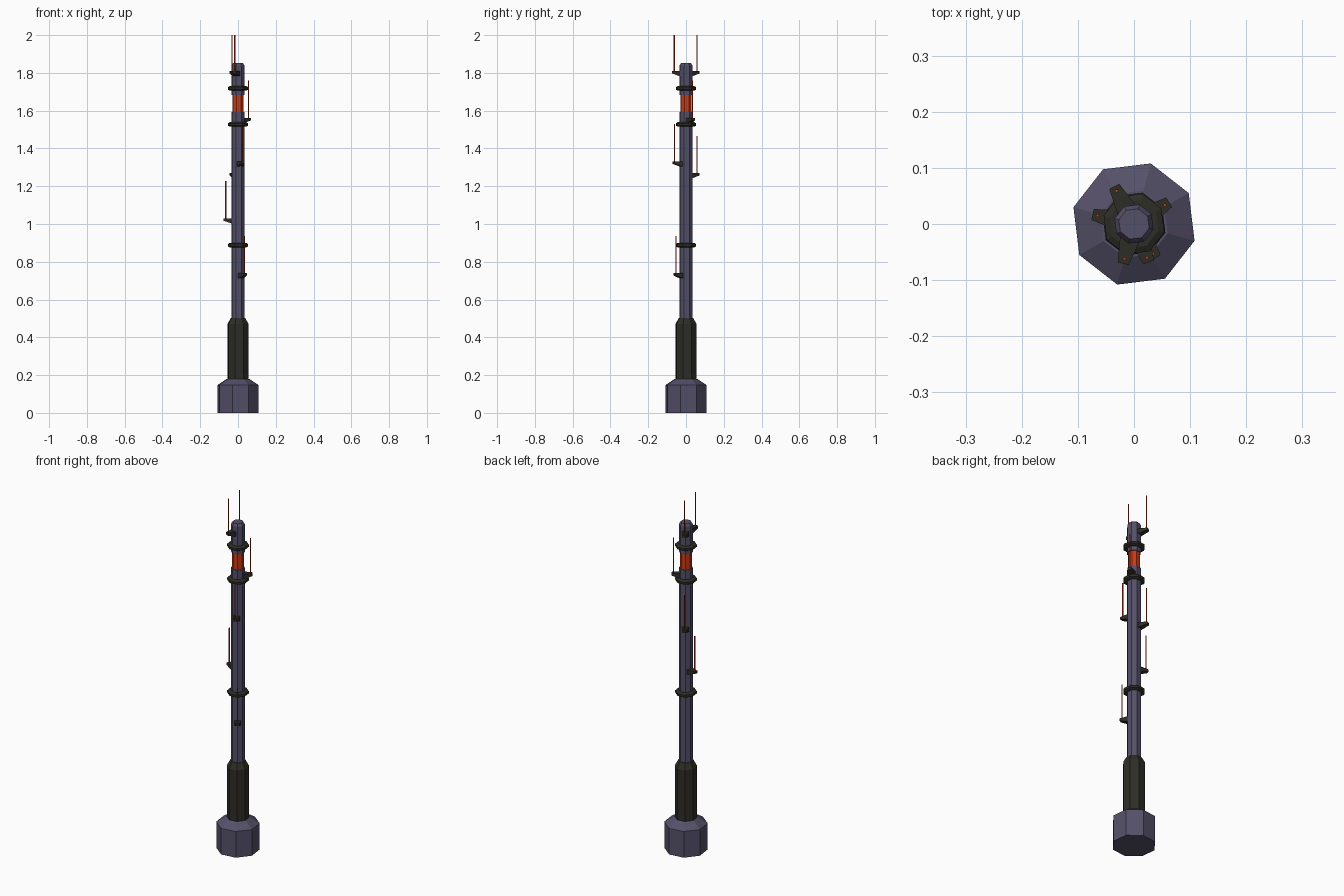
import bpy, bmesh
from math import sin, cos, atan2, hypot, radians, pi

if "Cube" in bpy.data.objects:
    bpy.data.objects.remove(bpy.data.objects["Cube"])


def material(name, rgb):
    m = bpy.data.materials.new(name)
    m.diffuse_color = (*rgb, 1)
    m.use_nodes = True
    m.node_tree.nodes["Principled BSDF"].inputs["Base Color"].default_value = m.diffuse_color
    return m


PURPLE = material("purple_paint", (0.09, 0.08, 0.14))
DARK = material("dark_metal", (0.027, 0.026, 0.02))
ORANGE = material("orange_paint", (0.6, 0.045, 0.008))


def make_object(name, bm, mat):
    bmesh.ops.recalc_face_normals(bm, faces=bm.faces)
    me = bpy.data.meshes.new(name)
    bm.to_mesh(me)
    bm.free()
    me.materials.append(mat)
    ob = bpy.data.objects.new(name, me)
    bpy.context.collection.objects.link(ob)
    return ob


def lathe(name, profile, mat, sides=8, offset=radians(-15.5), center=(0, 0)):
    """Capped faceted solid from (radius, z) points listed bottom to top."""
    bm = bmesh.new()
    loops = []
    for r, z in profile:
        loops.append([bm.verts.new((center[0] + r * cos(offset + 2 * pi * i / sides),
                                    center[1] + r * sin(offset + 2 * pi * i / sides), z))
                      for i in range(sides)])
    for a, b in zip(loops, loops[1:]):
        for i in range(sides):
            j = (i + 1) % sides
            bm.faces.new((a[i], a[j], b[j], b[i]))
    bm.faces.new(loops[0])
    bm.faces.new(loops[-1])
    return make_object(name, bm, mat)


def bracket(name, angle, z, tip):
    """Tapered wedge pointing outward from the mast."""
    bm = bmesh.new()
    ends = []
    for r, w, low in ((0.028, 0.018, -0.018), (tip, 0.010, -0.003)):
        ends.append([bm.verts.new((r * cos(angle) - s * sin(angle),
                                   r * sin(angle) + s * cos(angle), z + h))
                     for s, h in ((-w, low), (w, low), (w, 0.010), (-w, 0.010))])
    for i in range(4):
        j = (i + 1) % 4
        bm.faces.new((ends[0][i], ends[0][j], ends[1][j], ends[1][i]))
    bm.faces.new(ends[0])
    bm.faces.new(ends[1])
    return make_object(name, bm, DARK)


# Foot, sleeve and mast
lathe("base", [(0.112, 0), (0.112, 0.148), (0.062, 0.18)], PURPLE)
lathe("sleeve", [(0.058, 0.165), (0.058, 0.47), (0.04, 0.502)], DARK)
lathe("mast", [(0.036, 0.49), (0.036, 1.592)], PURPLE)
lathe("orange_band", [(0.031, 1.58), (0.031, 1.69)], ORANGE)
lathe("mast_cap", [(0.036, 1.682), (0.036, 1.838), (0.028, 1.852)], PURPLE)

# Collar rings
for i, z in enumerate((0.888, 1.527, 1.718)):
    lathe(f"collar_{i}", [(0.045, z - 0.012), (0.056, z - 0.006),
                          (0.056, z + 0.006), (0.045, z + 0.012)], DARK)

# Whip antennas on wedge brackets: x, y, z
for i, (x, y, z) in enumerate((
        (-0.031, 0.059, 1.80), (-0.017, -0.062, 1.80), (0.055, 0.034, 1.552),
        (0.023, -0.060, 1.322), (-0.031, 0.059, 1.26), (-0.065, 0.015, 1.02),
        (0.034, -0.053, 0.73))):
    bracket(f"bracket_{i}", atan2(y, x), z, hypot(x, y) + 0.009)
    lathe(f"antenna_{i}", [(0.003, z), (0.003, z + (0.2 if z == 1.8 else 0.207))],
          ORANGE, sides=6, center=(x, y))
